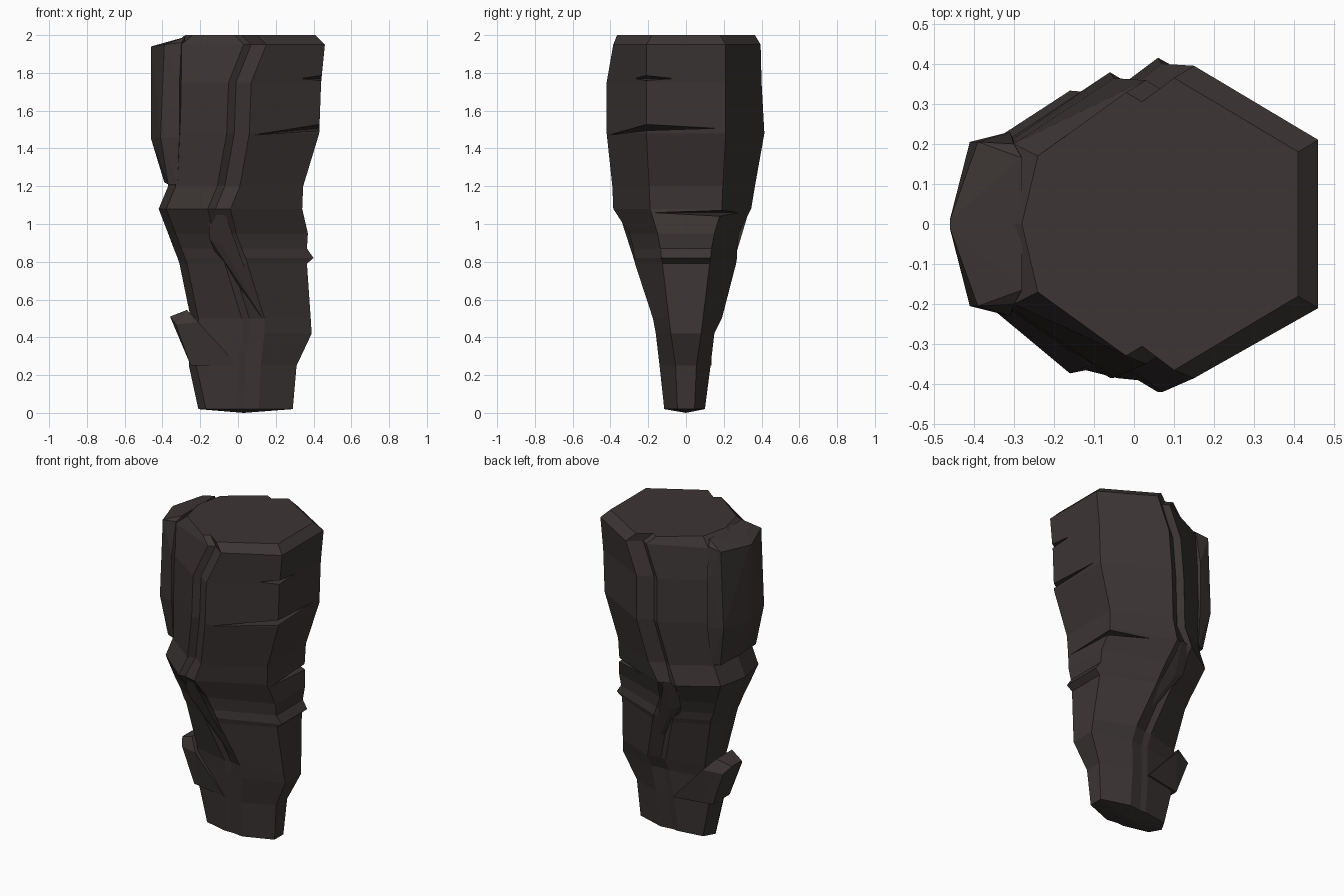
import bpy
import bmesh

default_cube = bpy.data.objects.get("Cube")
if default_cube:
    bpy.data.objects.remove(default_cube, do_unlink=True)

# Single dark stone colour
stone = bpy.data.materials.new("dark_stone")
stone.use_nodes = True
stone_colour = (0.045, 0.036, 0.035, 1)
stone.diffuse_color = stone_colour
shader = next(n for n in stone.node_tree.nodes if n.type == "BSDF_PRINCIPLED")
shader.inputs["Base Color"].default_value = stone_colour
shader.inputs["Roughness"].default_value = 0.9


def make_object(name, bm):
    bmesh.ops.recalc_face_normals(bm, faces=bm.faces[:])
    mesh = bpy.data.meshes.new(name)
    bm.to_mesh(mesh)
    bm.free()
    mesh.materials.append(stone)
    obj = bpy.data.objects.new(name, mesh)
    bpy.context.scene.collection.objects.link(obj)
    return obj


def hull(name, points):
    """Faceted rock chunk wrapped around a few corner points."""
    bm = bmesh.new()
    for point in points:
        bm.verts.new(point)
    bmesh.ops.convex_hull(bm, input=bm.verts[:])
    loose = [v for v in bm.verts if not v.link_faces]
    bmesh.ops.delete(bm, geom=loose, context="VERTS")
    return make_object(name, bm)


def both_sides(points):
    """Repeat the points on the front and the back."""
    return [(x, side * y, z) for x, y, z in points for side in (-1, 1)]


def half_outline(left, left_half, groove, crack, depth, right, right_half):
    """One side of the section, from the left corner over the crack to the right."""
    return [
        (left + 0.04, left_half),
        (groove - 0.07, depth - crack * 0.6),
        (groove - 0.03, depth - crack),
        (groove + 0.05, depth),
        (right, right_half),
    ]


def outline(left, left_half, groove, crack, front, back, right, right_half):
    """Hexagonal section with a stepped crack on the front and the back."""
    near = half_outline(left, left_half, groove, crack, front, right, right_half)
    far = half_outline(left, left_half, groove, crack, back, right, right_half)
    return [(left, 0)] + [(x, -y) for x, y in near] + far[::-1]


# Main pillar: height, left, left half width, crack position, crack size,
# front depth, back depth, right, right half width
sections = [
    (0.02, -0.21, 0.07, 0.06, 0.01, 0.115, 0.10, 0.29, 0.045),
    (0.25, -0.26, 0.08, 0.07, 0.01, 0.14, 0.13, 0.31, 0.055),
    (0.42, -0.25, 0.10, 0.09, 0.01, 0.16, 0.15, 0.39, 0.08),
    (0.50, -0.25, 0.11, 0.09, 0.02, 0.175, 0.19, 0.385, 0.09),
    (0.79, -0.31, 0.14, 0.00, 0.04, 0.27, 0.265, 0.365, 0.125),
    (0.82, -0.32, 0.15, -0.01, 0.04, 0.273, 0.27, 0.40, 0.13),
    (0.87, -0.34, 0.15, -0.03, 0.04, 0.28, 0.27, 0.365, 0.135),
    (0.95, -0.37, 0.17, -0.06, 0.03, 0.30, 0.28, 0.37, 0.15),
    (1.08, -0.42, 0.19, -0.09, 0.02, 0.385, 0.345, 0.34, 0.19),
    (1.20, -0.37, 0.19, -0.04, 0.06, 0.39, 0.365, 0.345, 0.195),
    (1.48, -0.37, 0.20, 0.01, 0.06, 0.42, 0.415, 0.43, 0.21),
    (1.75, -0.36, 0.20, 0.02, 0.06, 0.42, 0.40, 0.44, 0.21),
    (1.95, -0.34, 0.20, 0.10, 0.06, 0.385, 0.395, 0.46, 0.21),
    (2.00, -0.28, 0.17, 0.05, 0.06, 0.365, 0.365, 0.41, 0.18),
]
bm = bmesh.new()
rings = []
for height, *shape in sections:
    rings.append([bm.verts.new((x, y, height)) for x, y in outline(*shape)])
count = len(rings[0])
for lower, upper in zip(rings, rings[1:]):
    for i in range(count):
        j = (i + 1) % count
        bm.faces.new((lower[i], lower[j], upper[j], upper[i]))
bm.faces.new(rings[-1])
base_point = bm.verts.new((0.03, 0, 0))
for i in range(count):
    bm.faces.new((rings[0][(i + 1) % count], rings[0][i], base_point))
pillar = make_object("stone_pillar", bm)

# Wedge cracks cut around the corners
cracks = {
    "middle_crack": [(0.07, -0.43, 1.47), (0.46, 0.20, 1.51), (0.50, -0.30, 1.545),
                     (0.50, -0.30, 1.495), (0.36, -0.17, 1.51)],
    "upper_crack": [(0.33, -0.29, 1.77), (0.46, -0.04, 1.77), (0.50, -0.27, 1.80),
                    (0.50, -0.27, 1.75), (0.36, -0.17, 1.77)],
    "lower_crack": [(0.36, -0.20, 1.06), (0.06, 0.38, 1.06), (0.42, 0.26, 1.08),
                    (0.42, 0.26, 1.03), (0.27, 0.14, 1.06)],
}
for name, points in cracks.items():
    cutter = hull(name + "_cutter", points)
    cutter.hide_render = True
    cutter.hide_set(True)
    cutter.display_type = "WIRE"
    cut = pillar.modifiers.new(name, "BOOLEAN")
    cut.operation = "DIFFERENCE"
    cut.solver = "EXACT"
    cut.object = cutter

# Slab merging into the left end, its top sloping up to the pillar top
hull("left_slab", both_sides([
    (-0.46, 0.01, 1.94), (-0.39, 0.205, 1.95), (-0.30, 0.20, 1.96),
    (-0.28, 0.165, 1.99),
    (-0.46, 0.01, 1.45), (-0.41, 0.205, 1.46), (-0.31, 0.23, 1.46),
    (-0.31, 0.23, 1.75),
    (-0.39, 0.02, 1.22), (-0.37, 0.18, 1.21), (-0.32, 0.20, 1.21),
]))

# Pointed spur near the foot, sloping down towards the middle
hull("left_spur", both_sides([
    (-0.36, 0.05, 0.51), (-0.27, 0.08, 0.545), (-0.33, 0.095, 0.47),
    (-0.21, 0.135, 0.48), (-0.25, 0.085, 0.25), (0.00, 0.135, 0.25),
]))

# Chips hanging over the diagonal crack
for name, side in (("front_chip", -1), ("back_chip", 1)):
    depth = side * (1.0 if side < 0 else 0.93)
    hull(name, [(x, depth * y, z) for x, y, z in [
        (-0.16, 0.345, 1.09), (-0.08, 0.365, 1.09), (-0.15, 0.285, 0.92),
        (-0.08, 0.29, 0.88), (0.13, 0.175, 0.50), (-0.10, 0.20, 0.80),
    ]])
